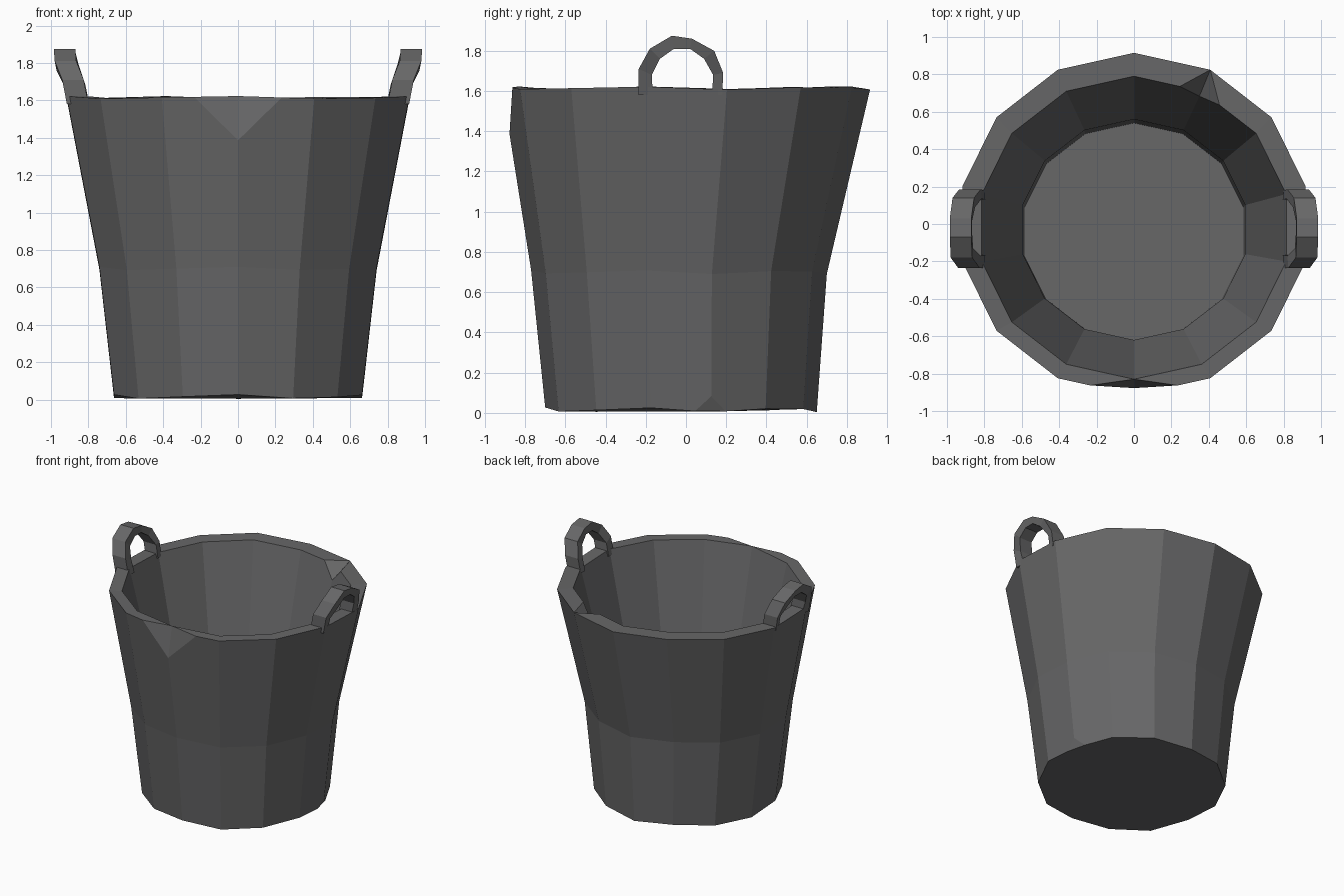
import bpy, bmesh, math

if "Cube" in bpy.data.objects:
    bpy.data.objects.remove(bpy.data.objects["Cube"])

SIDES = 14
metal = bpy.data.materials.new("dark grey")
metal.diffuse_color = (0.135, 0.135, 0.137, 1)
metal.use_nodes = True
metal.node_tree.nodes["Principled BSDF"].inputs["Base Color"].default_value = metal.diffuse_color


def finish(bm, name):
    bmesh.ops.recalc_face_normals(bm, faces=bm.faces)
    mesh = bpy.data.meshes.new(name)
    bm.to_mesh(mesh)
    bm.free()
    mesh.materials.append(metal)
    obj = bpy.data.objects.new(name, mesh)
    bpy.context.collection.objects.link(obj)
    return obj


def ring(bm, rx, ry, cy, z, wave):
    """Polygon ring starting at the front vertex, with a slight hand-made wave."""
    out = []
    for i in range(SIDES):
        a = -math.pi / 2 + 2 * math.pi * i / SIDES
        out.append(bm.verts.new((rx * math.cos(a), cy + ry * math.sin(a),
                                 z + wave * math.cos(2.3 * i))))
    return out


def chip(bm, v, dist):
    """Knock off a corner: cut every edge at v and cap the hole."""
    pts = {}
    for e in v.link_edges:
        o = e.other_vert(v)
        d = e.calc_length()
        pts[o] = o if d <= dist * 1.1 else bm.verts.new(v.co.lerp(o.co, dist / d))
    links = []
    for f in list(v.link_faces):
        vs = list(f.verts)
        k = vs.index(v)
        a, b = pts[vs[k - 1]], pts[vs[(k + 1) % len(vs)]]
        new = []
        for p in vs[:k] + [a, b] + vs[k + 1:]:
            if p not in new:
                new.append(p)
        links.append((b, a))
        bm.faces.remove(f)
        if len(new) > 2:
            bm.faces.new(new)
    bm.verts.remove(v)
    nxt = dict(links)
    loop = [links[0][0]]
    while len(loop) < len(links):
        loop.append(nxt[loop[-1]])
    cap = bm.faces.new(loop)
    bmesh.ops.triangulate(bm, faces=[cap])


# Bucket: outer wall, rim, inner wall and floor
bm = bmesh.new()
rings = [ring(bm, *p) for p in (
    (0.68, 0.675, -0.025, 0.015, 0.012),
    (0.76, 0.735, -0.035, 0.70, 0.01),
    (0.94, 0.915, 0.0, 1.615, 0.008),
    (0.835, 0.81, -0.02, 1.615, 0.008),
    (0.61, 0.59, -0.03, 0.70, 0.01),
    (0.60, 0.58, -0.04, 0.10, 0.0))]
for lo, hi in zip(rings, rings[1:]):
    for i in range(SIDES):
        j = (i + 1) % SIDES
        bm.faces.new((lo[i], lo[j], hi[j], hi[i]))
bm.faces.new(rings[0][::-1])
bm.faces.new(rings[-1])
bmesh.ops.recalc_face_normals(bm, faces=bm.faces)
# Chipped corners: front rim, inner back rim, right foot
chip(bm, rings[2][0], 0.24)
chip(bm, rings[3][6], 0.12)
chip(bm, rings[0][4], 0.08)
finish(bm, "bucket")

# Handles: outer y, outer z, inner y, inner z, x of the centre line
ARCH = [(0.18, 1.58, 0.13, 1.58, 0.855), (0.185, 1.69, 0.135, 1.68, 0.875),
        (0.14, 1.80, 0.09, 1.76, 0.91), (0.03, 1.86, 0.02, 1.81, 0.925),
        (-0.07, 1.875, -0.06, 1.81, 0.925), (-0.18, 1.81, -0.13, 1.76, 0.92),
        (-0.235, 1.71, -0.17, 1.68, 0.88), (-0.235, 1.58, -0.165, 1.58, 0.855)]
for side, name in ((-1, "left_handle"), (1, "right_handle")):
    bm = bmesh.new()
    secs = []
    for yo, zo, yi, zi, x in ARCH:
        secs.append([bm.verts.new((side * (x + dx), y, z)) for dx, y, z in (
            (-0.055, yo, zo), (0.06, yo, zo), (0.05, yi, zi), (-0.06, yi, zi))])
    for a, b in zip(secs, secs[1:]):
        for k in range(4):
            m = (k + 1) % 4
            bm.faces.new((a[k], a[m], b[m], b[k]))
    bm.faces.new(secs[0])
    bm.faces.new(secs[-1])
    finish(bm, name)
